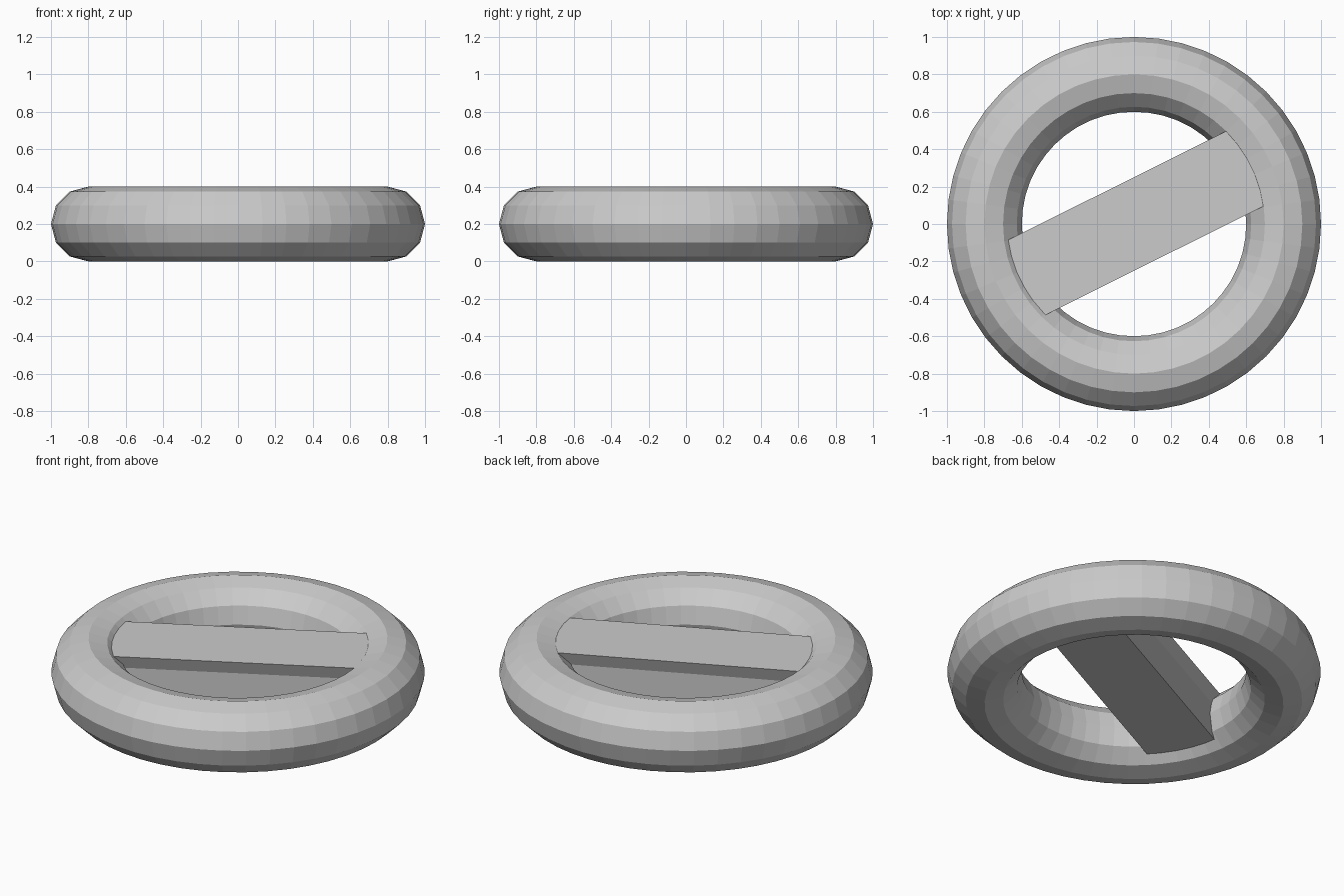
import bpy
import bmesh
import math
from mathutils import Matrix

if "Cube" in bpy.data.objects:
    bpy.data.objects.remove(bpy.data.objects["Cube"], do_unlink=True)

# Single plain material
grey = bpy.data.materials.new("light_grey")
grey.use_nodes = True
colour = (0.6, 0.6, 0.6, 1)
grey.diffuse_color = colour
grey.node_tree.nodes["Principled BSDF"].inputs["Base Color"].default_value = colour

# Ring: faceted torus lying flat
RADIUS, TUBE = 0.8, 0.2
bpy.ops.mesh.primitive_torus_add(
    major_segments=48, minor_segments=12,
    major_radius=RADIUS, minor_radius=TUBE, location=(0, 0, TUBE))
ring = bpy.context.object
ring.name = "ring"
ring.data.materials.append(grey)
ring.data.shade_flat()


# Crossbar: flat top with sides that taper in below it, ends buried in the ring
def extrude_profile(name, half_profile, half_length):
    outline = half_profile + [(-y, z) for y, z in reversed(half_profile)]
    bm = bmesh.new()
    base = bm.faces.new([bm.verts.new((-half_length, y, z)) for y, z in outline])
    result = bmesh.ops.extrude_face_region(bm, geom=[base], use_keep_orig=True)
    moved = [g for g in result["geom"] if isinstance(g, bmesh.types.BMVert)]
    bmesh.ops.translate(bm, verts=moved, vec=(2 * half_length, 0, 0))
    bmesh.ops.recalc_face_normals(bm, faces=bm.faces)
    mesh = bpy.data.meshes.new(name)
    bm.to_mesh(mesh)
    bm.free()
    mesh.materials.append(grey)
    obj = bpy.data.objects.new(name, mesh)
    bpy.context.collection.objects.link(obj)
    return obj


bar = extrude_profile(
    "crossbar", [(0.197, -0.12), (0.197, 0.085), (0.224, 0.161)], 0.72)
turn = Matrix.Rotation(math.radians(26.5), 4, "Z")
tilt = Matrix.Rotation(math.radians(-0.9), 4, "Y")
bar.matrix_world = Matrix.Translation((0, 0, TUBE)) @ turn @ tilt
